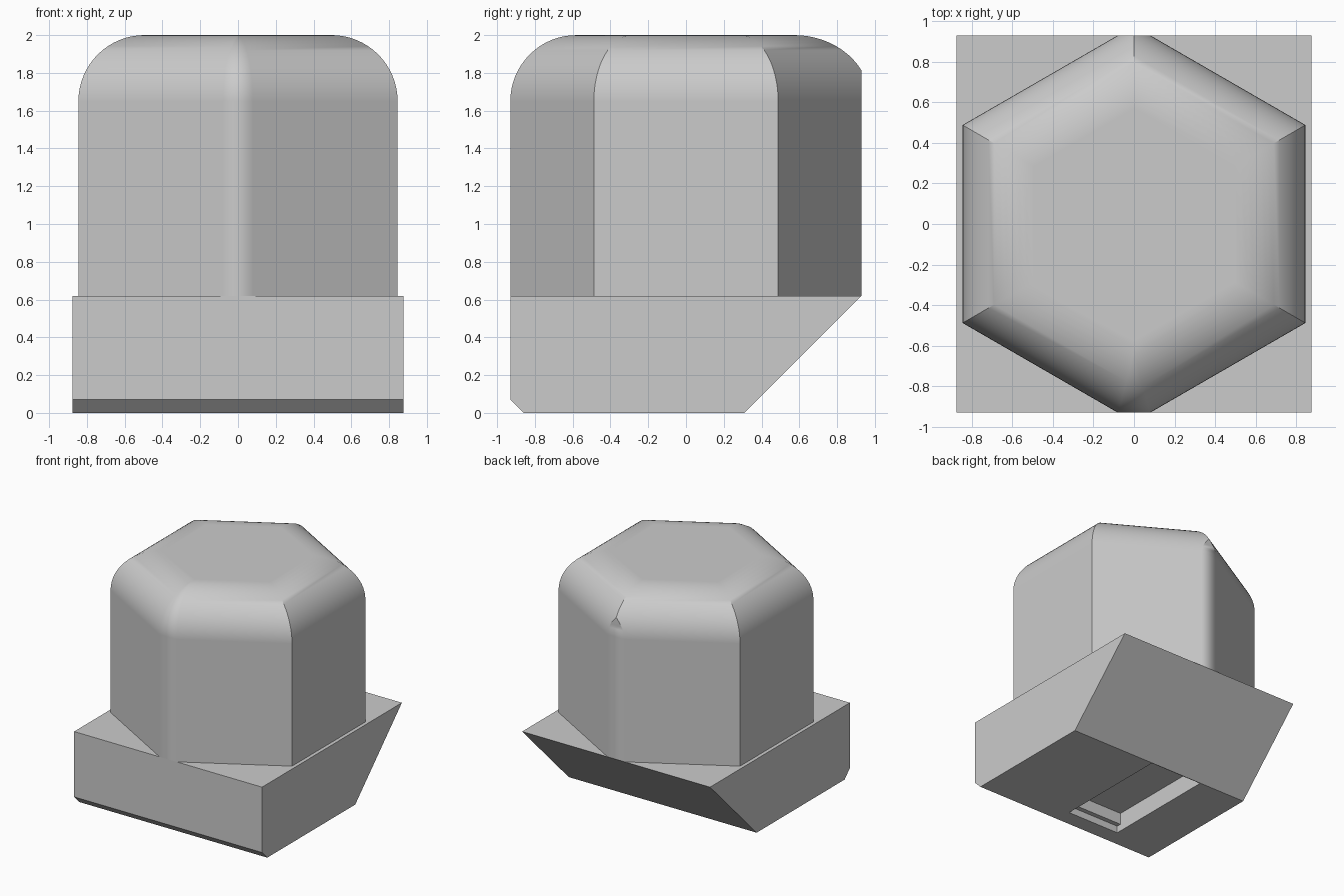
import bpy, bmesh, math

cube = bpy.data.objects.get("Cube")
if cube:
    bpy.data.objects.remove(cube, do_unlink=True)

grey = bpy.data.materials.new("light grey")
grey.use_nodes = True
colour = (0.6, 0.6, 0.6, 1)
grey.diffuse_color = colour
grey.node_tree.nodes["Principled BSDF"].inputs["Base Color"].default_value = colour


def make_object(name, bm):
    bmesh.ops.remove_doubles(bm, verts=bm.verts, dist=0.0005)
    bmesh.ops.recalc_face_normals(bm, faces=bm.faces)
    mesh = bpy.data.meshes.new(name)
    bm.to_mesh(mesh)
    bm.free()
    mesh.materials.append(grey)
    obj = bpy.data.objects.new(name, mesh)
    bpy.context.collection.objects.link(obj)
    return obj


APOTHEM, DEPTH, RADIUS = 0.845, 0.93, 0.35
BASE_TOP, TOP = 0.62, 2.0


def section(inset, z):
    """Hexagon outline with the front and back points trimmed flat."""
    a = APOTHEM - inset
    tip = a / math.cos(math.pi / 6)
    front = min(DEPTH - inset, tip)
    back = min(DEPTH, tip)
    wf, wb = (tip - front) * math.sqrt(3), (tip - back) * math.sqrt(3)
    side = tip / 2
    return [(-wf, -front, z), (wf, -front, z), (a, -side, z), (a, side, z),
            (wb, back, z), (-wb, back, z), (-a, side, z), (-a, -side, z)]


# Hexagonal body with a rounded top, built as stacked outlines
bm = bmesh.new()
outlines = [section(0, BASE_TOP)]
STEPS = 16
for i in range(STEPS + 1):
    t = math.pi / 2 * i / STEPS
    outlines.append(section(RADIUS * (1 - math.cos(t)),
                            TOP - RADIUS + RADIUS * math.sin(t)))
rings = [[bm.verts.new(p) for p in outline] for outline in outlines]
for low, high in zip(rings, rings[1:]):
    for j in range(len(low)):
        k = (j + 1) % len(low)
        bm.faces.new((low[j], low[k], high[k], high[j]))
bm.faces.new(rings[0][::-1])
bm.faces.new(rings[-1])
body = make_object("hexagonal_body", bm)
bpy.context.view_layer.objects.active = body
body.select_set(True)
bpy.ops.object.shade_smooth_by_angle(angle=math.radians(32))
weighted = body.modifiers.new("even shading", "WEIGHTED_NORMAL")
weighted.keep_sharp = True
weighted.weight = 100

# Base block: side profile extruded across the width
bm = bmesh.new()
profile = [(-0.93, 0.07), (-0.86, 0), (0.31, 0), (0.93, BASE_TOP), (-0.93, BASE_TOP)]
face = bm.faces.new([bm.verts.new((-0.875, y, z)) for y, z in profile])
extruded = bmesh.ops.extrude_face_region(bm, geom=[face])["geom"]
moved = [g for g in extruded if isinstance(g, bmesh.types.BMVert)]
bmesh.ops.translate(bm, verts=moved, vec=(1.75, 0, 0))
base = make_object("base_block", bm)

# Slot in the underside, with a small step at its front end
bm = bmesh.new()
slot = [(-0.72, -0.1), (0.305, -0.1), (0.305, 0.16), (-0.68, 0.16),
        (-0.68, 0.06), (-0.72, 0.06)]
face = bm.faces.new([bm.verts.new((-0.43, y, z)) for y, z in slot])
extruded = bmesh.ops.extrude_face_region(bm, geom=[face])["geom"]
moved = [g for g in extruded if isinstance(g, bmesh.types.BMVert)]
bmesh.ops.translate(bm, verts=moved, vec=(0.5, 0, 0))
cutter = make_object("slot_cutter", bm)
cutter.hide_render = True
cutter.hide_viewport = True
cut = base.modifiers.new("slot", "BOOLEAN")
cut.operation = "DIFFERENCE"
cut.solver = "EXACT"
cut.object = cutter
